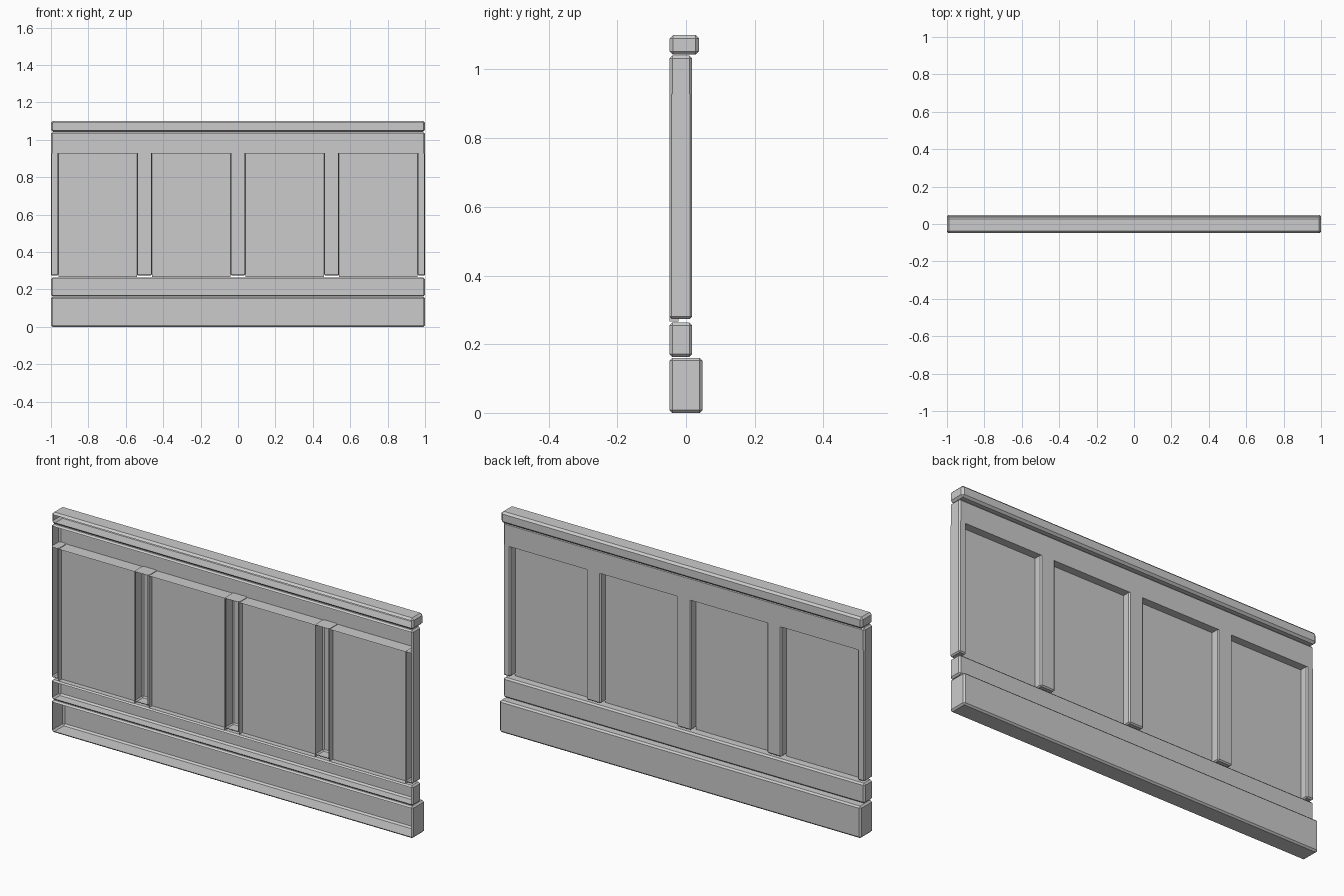
import bpy, bmesh

if "Cube" in bpy.data.objects:
    bpy.data.objects.remove(bpy.data.objects["Cube"])

FRONT = -0.048  # open side of every hollow moulding


def trough(name, x0, x1, y1, z0, z1, bevel=0.008, sharp_top=False, sharp_bottom=False):
    """Chamfered box shell, open towards -y."""
    bm = bmesh.new()
    bmesh.ops.create_cube(bm, size=1)
    for v in bm.verts:
        v.co = (x1 if v.co.x > 0 else x0,
                y1 if v.co.y > 0 else FRONT,
                z1 if v.co.z > 0 else z0)
    if bevel:
        edges = [e for e in bm.edges
                 if not (sharp_top and all(abs(v.co.z - z1) < 1e-6 for v in e.verts))
                 and not (sharp_bottom and all(abs(v.co.z - z0) < 1e-6 for v in e.verts))]
        bmesh.ops.bevel(bm, geom=edges, offset=bevel, segments=1,
                        profile=0.5, affect='EDGES')
    bm.normal_update()
    # leave the front open
    bmesh.ops.delete(bm, geom=[f for f in bm.faces if f.normal.y < -0.99],
                     context='FACES_ONLY')
    me = bpy.data.meshes.new(name)
    bm.to_mesh(me)
    bm.free()
    ob = bpy.data.objects.new(name, me)
    bpy.context.collection.objects.link(ob)
    return ob


# horizontal members
trough("baseboard", -1, 1, 0.048, 0.0, 0.16)
trough("lower_rail", -1, 1, 0.018, 0.163, 0.263)
trough("upper_rail", -1, 1, 0.018, 0.926, 1.04, sharp_bottom=True)
trough("cap_rail", -1, 1, 0.038, 1.043, 1.10, bevel=0.01)

# vertical stiles, half width at both ends
stiles = [(-1, -0.96), (-0.54, -0.46), (-0.04, 0.04), (0.46, 0.54), (0.96, 1)]
for i, (a, b) in enumerate(stiles):
    trough(f"stile_{i + 1}", a, b, 0.018, 0.274, 0.929, bevel=0.006, sharp_top=True)

# recessed panels between the stiles
for i in range(4):
    trough(f"panel_{i + 1}", stiles[i][1], stiles[i + 1][0], -0.022, 0.266, 0.926, bevel=0)
